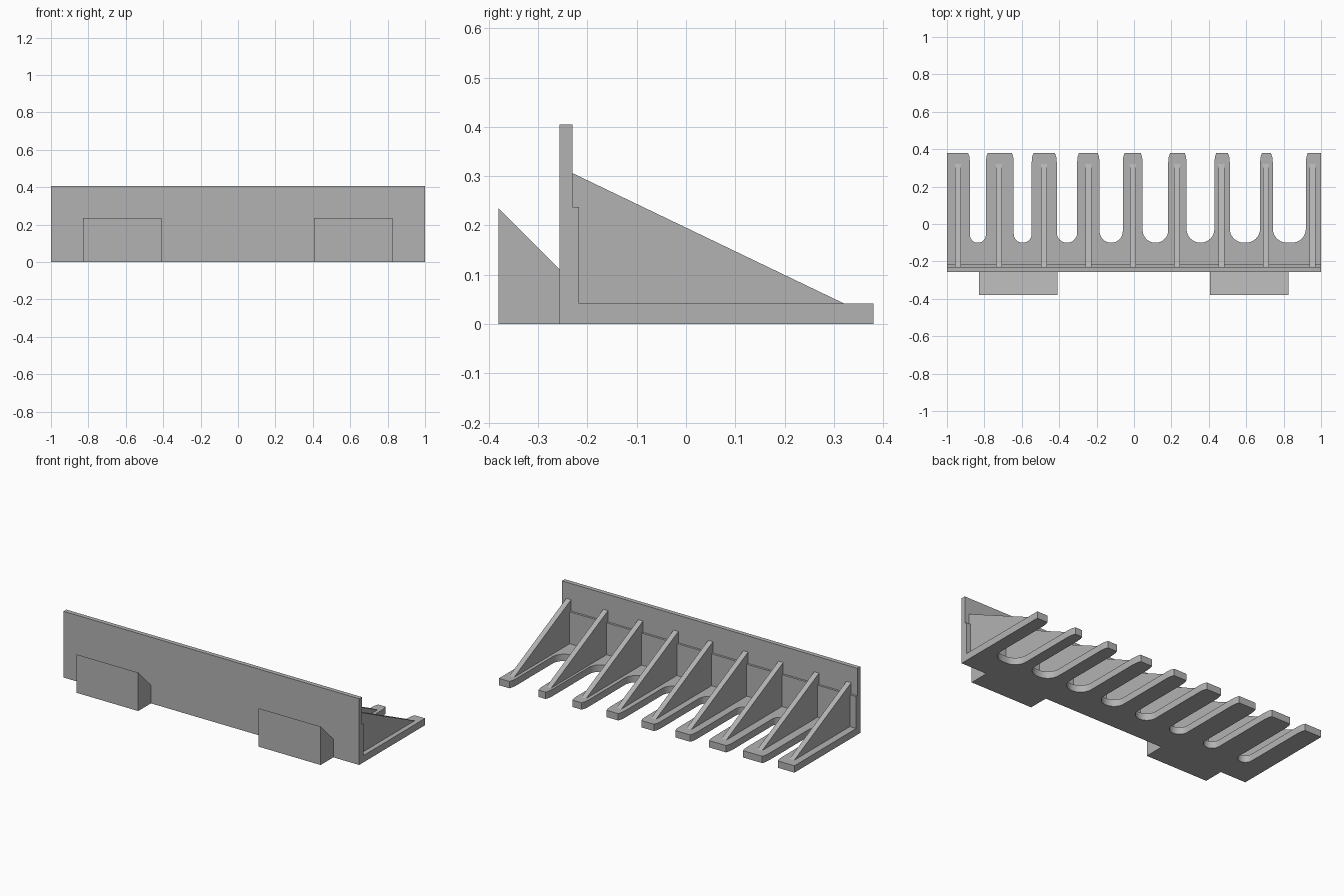
import bpy, bmesh, math

if "Cube" in bpy.data.objects:
    bpy.data.objects.remove(bpy.data.objects["Cube"])

grey = bpy.data.materials.new("plain grey")
grey.diffuse_color = (0.45, 0.45, 0.45, 1)
grey.use_nodes = True
grey.node_tree.nodes["Principled BSDF"].inputs["Base Color"].default_value = grey.diffuse_color


def prism(name, outline, axis, start, end):
    """Extrude a 2D outline along x (outline in y, z) or z (outline in x, y)."""
    bm = bmesh.new()
    if axis == 'x':
        verts = [bm.verts.new((start, a, b)) for a, b in outline]
        step = (end - start, 0, 0)
    else:
        verts = [bm.verts.new((a, b, start)) for a, b in outline]
        step = (0, 0, end - start)
    face = bm.faces.new(verts)
    moved = bmesh.ops.extrude_face_region(bm, geom=[face], use_keep_orig=True)['geom']
    bmesh.ops.translate(bm, vec=step, verts=[v for v in moved if isinstance(v, bmesh.types.BMVert)])
    bmesh.ops.recalc_face_normals(bm, faces=bm.faces[:])
    mesh = bpy.data.meshes.new(name)
    bm.to_mesh(mesh)
    bm.free()
    mesh.materials.append(grey)
    obj = bpy.data.objects.new(name, mesh)
    bpy.context.collection.objects.link(obj)
    bpy.context.view_layer.objects.active = obj
    obj.select_set(True)
    bpy.ops.object.shade_smooth_by_angle(angle=math.radians(30))
    obj.select_set(False)
    return obj


FRONT, BACK, FLOOR = -0.257, 0.38, 0.042
SLOT_END = -0.10

# Left and right edges of the slots between the tines
slots = [(-0.877, -0.792), (-0.643, -0.547), (-0.413, -0.304), (-0.184, -0.060),
         (0.046, 0.183), (0.281, 0.430), (0.512, 0.674), (0.742, 0.919)]

# Comb-shaped base plate: rounded slot bottoms and softened tine tips
comb = [(-1, FRONT), (-1, BACK)]
for left, right in slots:
    r = min((right - left) / 2 - 0.001, 0.075)
    comb += [(left - 0.010, BACK), (left - 0.003, BACK - 0.02), (left, BACK - 0.05)]
    for centre, first in ((left + r, 180), (right - r, 270)):
        for i in range(9):
            a = math.radians(first + i * 90 / 8)
            comb.append((centre + r * math.cos(a), SLOT_END + r + r * math.sin(a)))
    comb += [(right, BACK - 0.05), (right + 0.003, BACK - 0.02), (right + 0.010, BACK)]
comb += [(1, BACK), (1, FRONT)]
prism("comb_base", comb, 'z', 0, FLOOR)

# Upright wall with a thicker lower section
prism("back_wall", [(FRONT, FLOOR), (FRONT, 0.405), (-0.23, 0.405), (-0.23, 0.237),
                    (-0.217, 0.237), (-0.217, FLOOR)], 'x', -1, 1)

# Sloping rib on every tine
for x in (-0.941, -0.723, -0.481, -0.243, -0.005, 0.229, 0.468, 0.705, 0.955):
    prism("rib", [(-0.23, FLOOR), (-0.23, 0.306), (0.32, FLOOR)], 'x', x - 0.016, x + 0.016)

# Hook blocks on the front, sloping down towards the wall
for left in (-0.828, 0.406):
    prism("hook_block", [(-0.38, 0), (-0.38, 0.235), (FRONT, 0.112), (FRONT, 0)],
          'x', left, left + 0.419)
